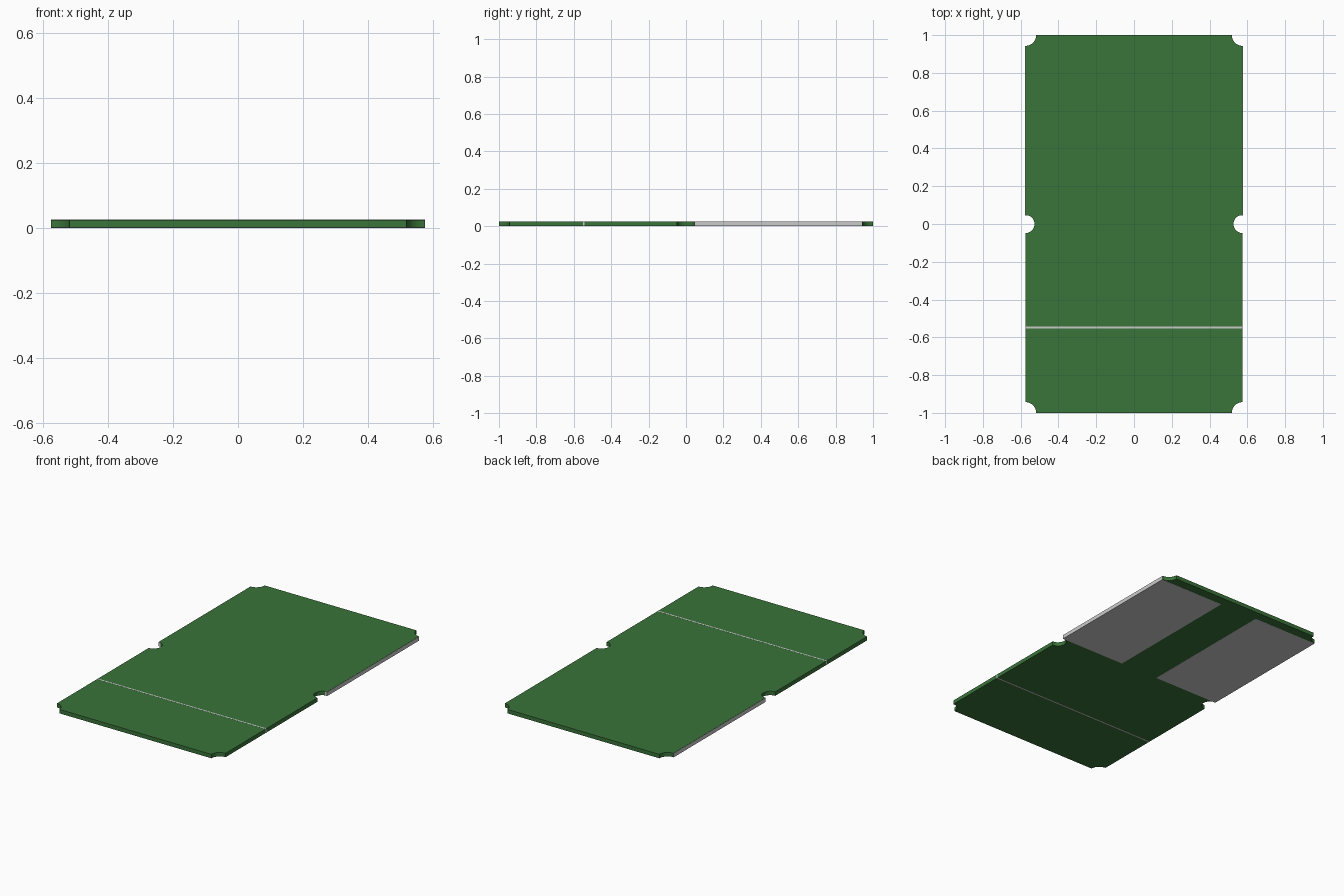
import bpy, bmesh, math

if "Cube" in bpy.data.objects:
    bpy.data.objects.remove(bpy.data.objects["Cube"])

HW, HL, TOP = 0.575, 1.0, 0.025      # half width, half length, height
R_CORNER, R_MID = 0.057, 0.048       # pocket cut radii
N = 12                               # segments per quarter arc


def material(name, rgb):
    m = bpy.data.materials.new(name)
    m.diffuse_color = (*rgb, 1)
    m.use_nodes = True
    m.node_tree.nodes["Principled BSDF"].inputs["Base Color"].default_value = m.diffuse_color
    return m


green = material("green cloth", (0.042, 0.172, 0.042))
grey = material("light grey", (0.6, 0.6, 0.6))


def finish(name, bm, mat):
    bmesh.ops.recalc_face_normals(bm, faces=bm.faces)
    me = bpy.data.meshes.new(name)
    bm.to_mesh(me)
    bm.free()
    me.materials.append(mat)
    ob = bpy.data.objects.new(name, me)
    bpy.context.collection.objects.link(ob)
    return ob


def box(name, lo, hi, mat):
    bm = bmesh.new()
    bmesh.ops.create_cube(bm, size=1)
    for v in bm.verts:
        v.co = [(a + b) / 2 + c * (b - a) for a, b, c in zip(lo, hi, v.co)]
    return finish(name, bm, mat)


def arc(cx, cy, r, a0, a1, n):
    return [(cx + r * math.cos(math.radians(a0 + (a1 - a0) * i / n)),
             cy + r * math.sin(math.radians(a0 + (a1 - a0) * i / n)))
            for i in range(n + 1)]


# Table bed: rectangle outline with six concave pocket cuts
outline = (arc(HW, -HL, R_CORNER, 180, 90, N)
           + arc(HW, 0, R_MID, 270, 90, 2 * N)
           + arc(HW, HL, R_CORNER, 270, 180, N))
outline += [(-x, -y) for x, y in outline]
bm = bmesh.new()
face = bm.faces.new([bm.verts.new((x, y, 0.0006)) for x, y in outline])
ext = bmesh.ops.extrude_face_region(bm, geom=[face], use_keep_orig=True)
for v in ext["geom"]:
    if isinstance(v, bmesh.types.BMVert):
        v.co.z = TOP
bed = finish("cloth_bed", bm, green)
bpy.context.view_layer.objects.active = bed
bed.select_set(True)
bpy.ops.object.shade_smooth_by_angle(angle=math.radians(30))

# Grey blocks set into the underside, showing on the long sides
for s, side in ((-1, "left"), (1, "right")):
    xs = sorted((s * 0.13, s * (HW + 0.001)))
    box(side + "_block", (xs[0], 0.046, 0), (xs[1], 0.942, TOP - 0.0006), grey)

# Marking line wrapping across the bed
box("marking_line", (-HW - 0.0006, -0.552, 0.0002),
    (HW + 0.0006, -0.543, TOP + 0.0004), grey)
